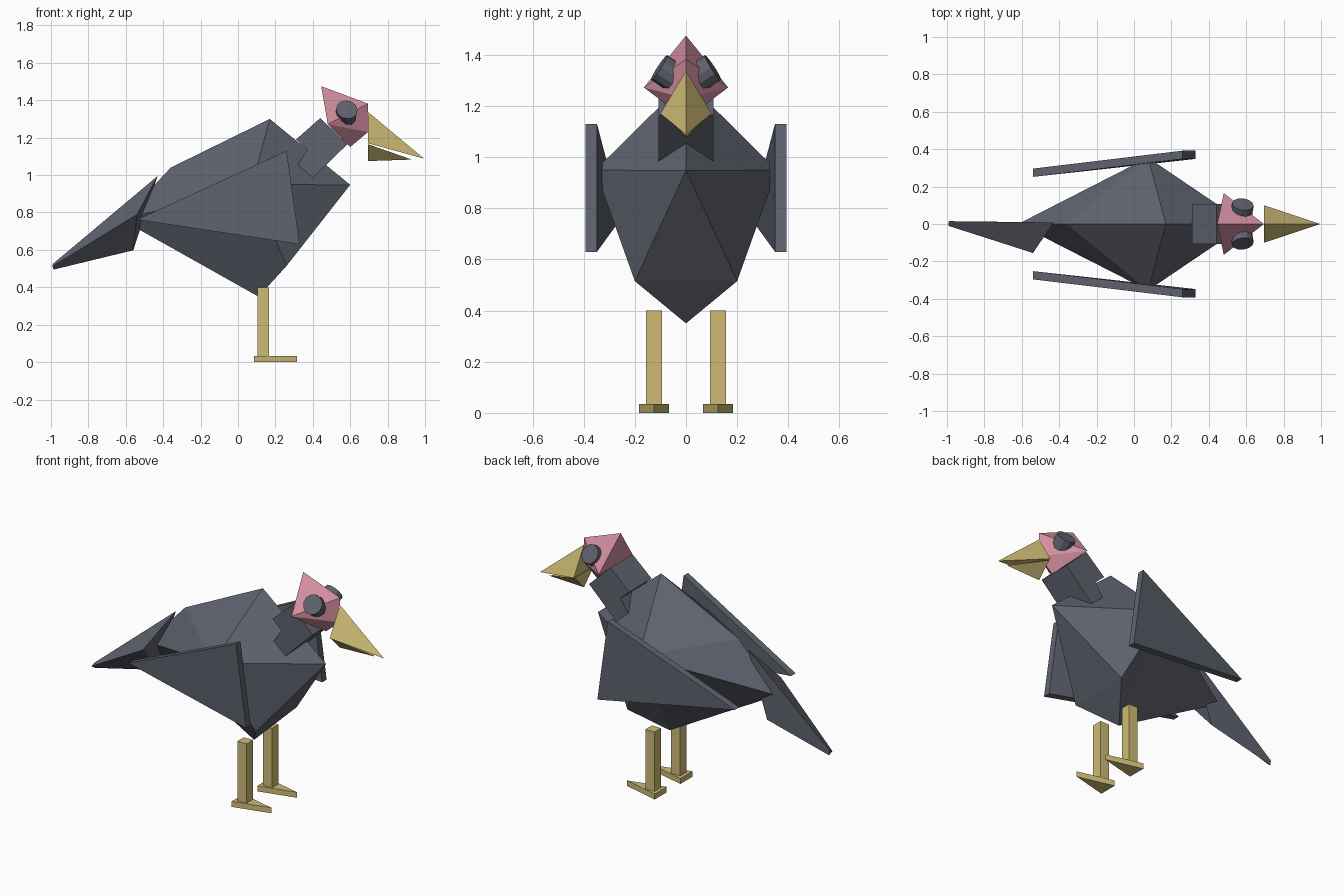
import bpy, bmesh
from mathutils import Vector

if "Cube" in bpy.data.objects:
    bpy.data.objects.remove(bpy.data.objects["Cube"])


def material(name, color):
    m = bpy.data.materials.new(name)
    m.diffuse_color = (*color, 1)
    m.use_nodes = True
    m.node_tree.nodes["Principled BSDF"].inputs["Base Color"].default_value = m.diffuse_color
    return m


GREY = material("slate_grey", (0.115, 0.125, 0.158))
PINK = material("dusty_pink", (0.66, 0.28, 0.36))
GOLD = material("horn_yellow", (0.62, 0.50, 0.18))


def mesh_object(name, points, faces, mat):
    """Flat-shaded closed mesh; faces=None wraps a convex hull round the points."""
    bm = bmesh.new()
    vs = [bm.verts.new(p) for p in points]
    if faces is None:
        bmesh.ops.convex_hull(bm, input=vs)
    else:
        for f in faces:
            bm.faces.new([vs[i] for i in f])
    bmesh.ops.recalc_face_normals(bm, faces=bm.faces)
    me = bpy.data.meshes.new(name)
    bm.to_mesh(me)
    bm.free()
    me.materials.append(mat)
    ob = bpy.data.objects.new(name, me)
    bpy.context.collection.objects.link(ob)
    return ob


def prism(name, bottom, top, mat):
    """Join two matching outlines into a solid."""
    n = len(bottom)
    faces = [list(range(n)), list(range(n, 2 * n))]
    faces += [(i, (i + 1) % n, n + (i + 1) % n, n + i) for i in range(n)]
    return mesh_object(name, list(bottom) + list(top), faces, mat)


# Body: faceted hull with a centre ridge
T, F, B, R, RT = 0, 1, 2, 3, 4
body_points = [(.17, 0, 1.30), (.60, 0, .948), (.11, 0, .35), (-.62, 0, .76), (-.36, 0, 1.04),
               (.075, .355, .949), (.26, .20, .515), (.075, -.355, .949), (.26, -.20, .515)]
body_faces = [(F, 6, 8), (B, 6, 8)]
for w, c in ((5, 6), (7, 8)):
    body_faces += [(T, F, w), (T, w, RT), (RT, w, R), (F, w, c), (c, w, B), (w, R, B)]
mesh_object("body", body_points, body_faces, GREY)

# Neck: stepped side outline, leaning forward into the head
neck = [(.44, 1.305), (.31, 1.19), (.37, 1.135), (.32, 1.055), (.40, .985), (.585, 1.165)]
prism("neck", [(x, -.108, z) for x, z in neck], [(x, .108, z) for x, z in neck], GREY)

# Head
mesh_object("head", [(.445, 0, 1.475), (.48, .165, 1.272), (.48, -.165, 1.272),
                     (.695, 0, 1.382), (.695, 0, 1.23), (.60, 0, 1.15)], None, PINK)

# Beak halves
mesh_object("upper_beak", [(.695, 0, 1.338), (.695, .10, 1.17), (.695, -.10, 1.17),
                           (.995, 0, 1.088)], None, GOLD)
mesh_object("lower_beak", [(.695, 0, 1.075), (.695, .09, 1.165), (.695, -.09, 1.165),
                           (.93, 0, 1.083)], None, GOLD)

# Tail: lopsided wedge narrowing to a blunt tip
prism("tail", [(-.43, .008, .995), (-.54, -.155, .79), (-.56, .01, .598)],
      [(-.99, .015, .525), (-.992, -.01, .512), (-.985, .015, .495)], GREY)

for side, s in (("left", 1), ("right", -1)):
    # Wing: triangular plate, closing in toward the tail
    wing = [(.26, .348, 1.13), (.33, .348, .63), (-.54, .252, .762)]
    prism(side + "_wing", [(x, s * y, z) for x, y, z in wing],
          [(x, s * (y + .044), z) for x, y, z in wing], GREY)

    # Eye: short drum set into the cheek
    axis = Vector((.12, s * .83, .54)).normalized()
    depth = .09
    bm = bmesh.new()
    bmesh.ops.create_cone(bm, cap_ends=True, segments=12, radius1=.058, radius2=.058, depth=depth)
    me = bpy.data.meshes.new(side + "_eye")
    bm.to_mesh(me)
    bm.free()
    me.materials.append(GREY)
    eye = bpy.data.objects.new(side + "_eye", me)
    eye.location = Vector((.582, s * .105, 1.35)) - axis * depth / 2
    eye.rotation_euler = axis.to_track_quat('Z', 'Y').to_euler()
    bpy.context.collection.objects.link(eye)

    # Leg: square post
    y = s * .125
    leg = [(.105, y - .032), (.167, y - .032), (.167, y + .032), (.105, y + .032)]
    prism(side + "_leg", [(a, b, .02) for a, b in leg], [(a, b, .40) for a, b in leg], GOLD)

    # Foot: thin wedge pointing forward
    foot = [(.085, y - .058), (.315, y), (.085, y + .058)]
    prism(side + "_foot", [(a, b, 0) for a, b in foot], [(a, b, .034) for a, b in foot], GOLD)
